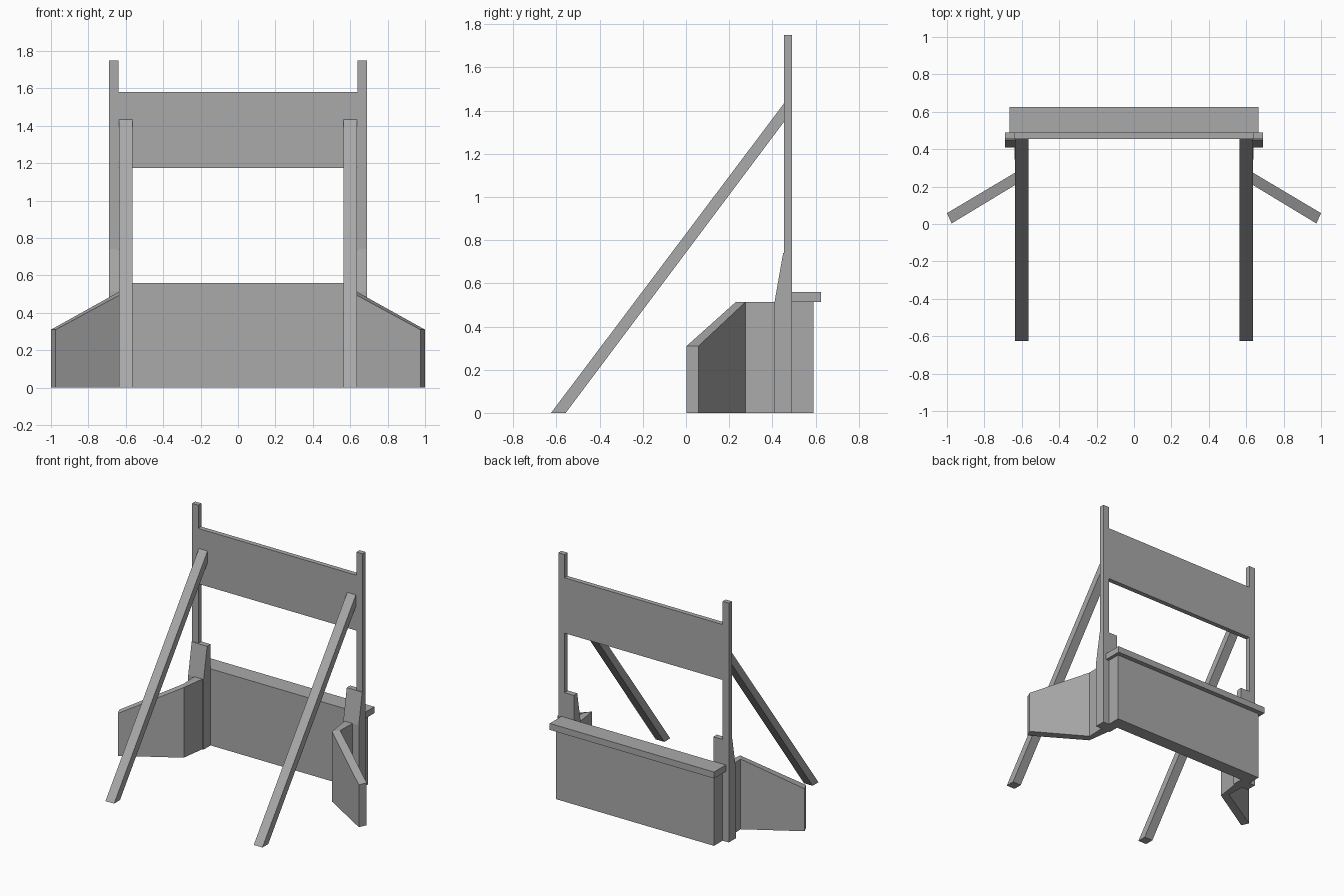
import bpy
import bmesh

default = bpy.data.objects.get("Cube")
if default:
    bpy.data.objects.remove(default, do_unlink=True)

grey = bpy.data.materials.new("plain_grey")
grey.use_nodes = True
colour = (0.4, 0.4, 0.4, 1)
grey.diffuse_color = colour
grey.node_tree.nodes["Principled BSDF"].inputs["Base Color"].default_value = colour


def loft(name, start, end, mirrored=False):
    """Solid between two matching outlines, optionally mirrored across x."""
    bm = bmesh.new()
    a = [bm.verts.new(p) for p in start]
    b = [bm.verts.new(p) for p in end]
    bm.faces.new(a)
    bm.faces.new(b)
    for i in range(len(a)):
        j = (i + 1) % len(a)
        bm.faces.new((a[i], a[j], b[j], b[i]))
    bmesh.ops.recalc_face_normals(bm, faces=bm.faces)
    mesh = bpy.data.meshes.new(name)
    bm.to_mesh(mesh)
    bm.free()
    mesh.materials.append(grey)
    obj = bpy.data.objects.new(name, mesh)
    bpy.context.collection.objects.link(obj)
    if mirrored:
        mod = obj.modifiers.new("Mirror", "MIRROR")
        mod.use_mirror_merge = False
    return obj


def side_profile(name, x0, x1, outline, mirrored=False):
    """Outline in y and z, extruded along x."""
    return loft(name, [(x0, y, z) for y, z in outline],
                [(x1, y, z) for y, z in outline], mirrored)


def rect(y0, y1, z0, z1):
    return [(y0, z0), (y1, z0), (y1, z1), (y0, z1)]


WALL_TOP = 0.513
FACE, BACK = 0.455, 0.49

# Back wall with its overhanging cap
side_profile("back_wall", -0.64, 0.64, rect(BACK, 0.59, 0, WALL_TOP))
side_profile("wall_cap", -0.665, 0.665, rect(BACK, 0.625, WALL_TOP, 0.56))

# Piers with tapered tops, and the tall posts above them
side_profile("pier", 0.565, 0.69,
             [(0.41, 0), (BACK, 0), (BACK, 0.74), (0.45, 0.74), (0.41, WALL_TOP)], True)
side_profile("post", 0.64, 0.69, rect(FACE, BACK, 0.74, 1.75), True)

# Upper board between the posts
side_profile("upper_board", -0.64, 0.64, rect(FACE, BACK, 1.175, 1.58))

# Long raking struts at the front
side_profile("strut", 0.565, 0.635,
             [(-0.625, 0), (-0.557, 0), (FACE, 1.35), (FACE, 1.435)], True)

# Short return walls in front of the piers
inner, outer = (0.6, 0.23), (0.635, 0.275)
plan = [inner, outer, (0.64, 0.41), (0.575, 0.41)]
loft("return_wall", [(x, y, 0) for x, y in plan],
     [(x, y, WALL_TOP) for x, y in plan], True)


# Splayed wing walls, sloping down to the outer ends
def upright(p, q, top):
    return [(*p, 0), (*q, 0), (*q, top), (*p, top)]


loft("wing_wall", upright(inner, outer, WALL_TOP),
     upright((0.975, 0.003), (1.0, 0.058), 0.31), True)
